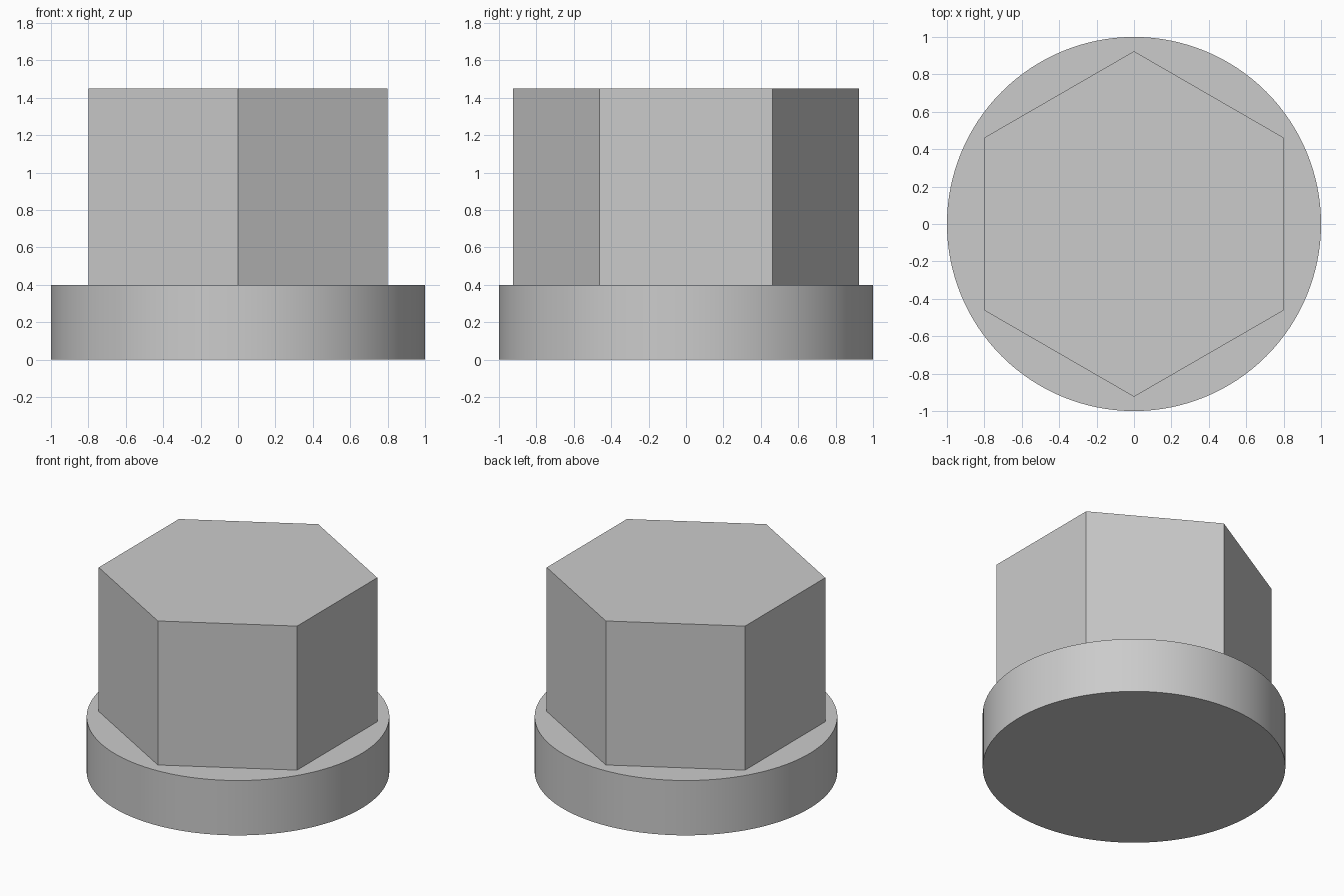
import bpy
import bmesh
from math import sin, cos, tau, radians

default_cube = bpy.data.objects.get("Cube")
if default_cube:
    bpy.data.objects.remove(default_cube, do_unlink=True)

# Single plain metal colour
GREY = (0.6, 0.6, 0.6, 1.0)
metal = bpy.data.materials.new("plain grey metal")
metal.use_nodes = True
metal.diffuse_color = GREY
metal.node_tree.nodes["Principled BSDF"].inputs["Base Color"].default_value = GREY


def prism(name, sides, radius, bottom, top):
    """Upright prism with its first corner on the +y axis."""
    bm = bmesh.new()
    ring = [bm.verts.new((radius * sin(tau * i / sides),
                          radius * cos(tau * i / sides), bottom))
            for i in range(sides)]
    base = bm.faces.new(ring)
    result = bmesh.ops.extrude_face_region(bm, geom=[base], use_keep_orig=True)
    raised = [v for v in result["geom"] if isinstance(v, bmesh.types.BMVert)]
    bmesh.ops.translate(bm, verts=raised, vec=(0, 0, top - bottom))
    bmesh.ops.recalc_face_normals(bm, faces=bm.faces)
    mesh = bpy.data.meshes.new(name)
    bm.to_mesh(mesh)
    bm.free()
    mesh.materials.append(metal)
    obj = bpy.data.objects.new(name, mesh)
    bpy.context.collection.objects.link(obj)
    return obj


# Round flange at the bottom, smooth around its rim
flange = prism("round_flange", 128, 1.0, 0.0, 0.4)
bpy.ops.object.select_all(action="DESELECT")
flange.select_set(True)
bpy.context.view_layer.objects.active = flange
bpy.ops.object.shade_smooth_by_angle(angle=radians(30))

# Hexagonal head with corners facing front and back
prism("hex_head", 6, 0.8 / cos(tau / 12), 0.4, 1.45)
